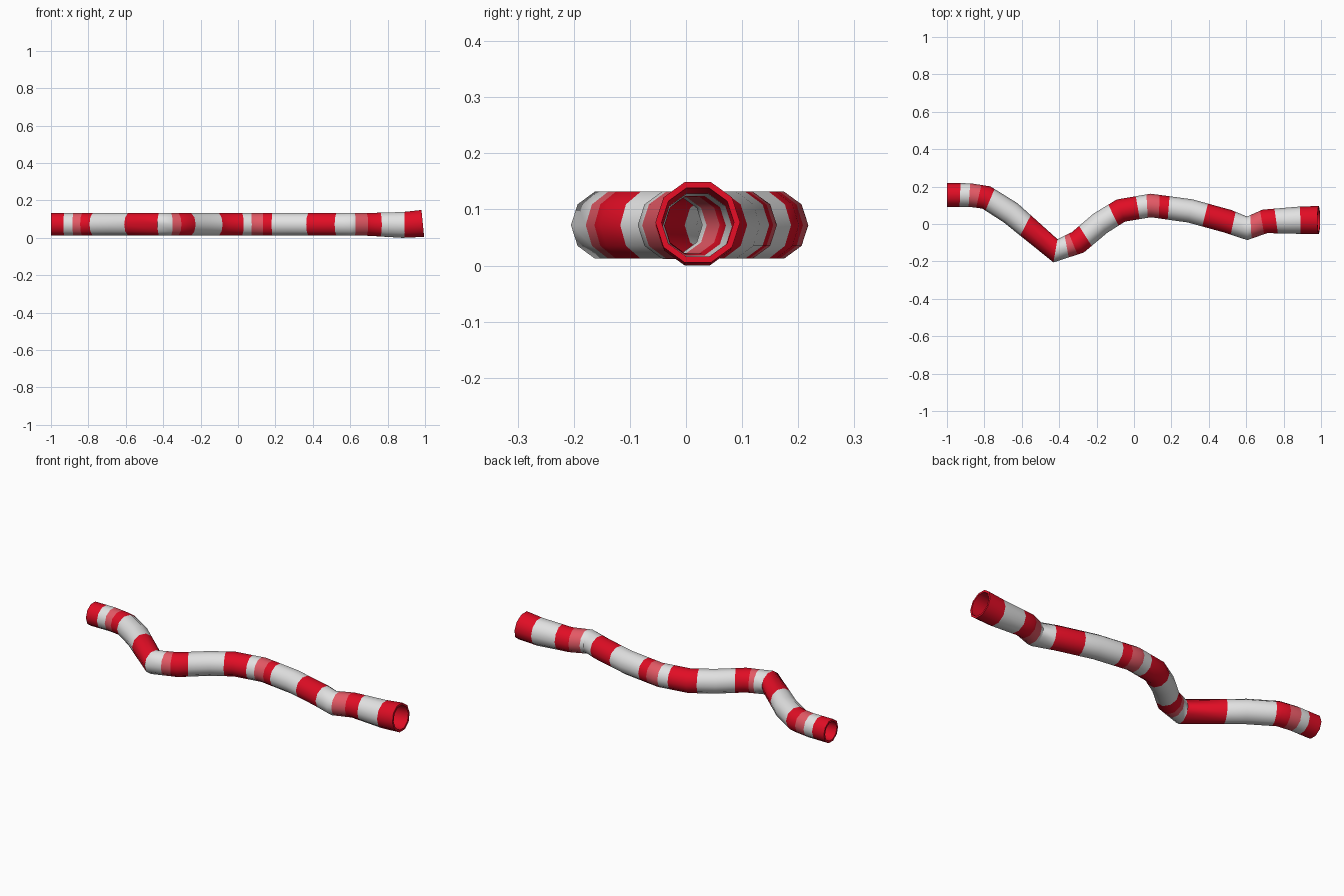
import bpy, bmesh, math
from mathutils import Vector

if "Cube" in bpy.data.objects:
    bpy.data.objects.remove(bpy.data.objects["Cube"])

SIDES = 10
WALL = 0.011

def material(name, rgb):
    m = bpy.data.materials.new(name)
    m.diffuse_color = (*rgb, 1)
    m.use_nodes = True
    m.node_tree.nodes["Principled BSDF"].inputs["Base Color"].default_value = m.diffuse_color
    return m

mats = {
    "R": material("red", (0.75, 0.004, 0.018)),
    "W": material("white", (0.76, 0.76, 0.76)),
    "L": material("light_red", (0.77, 0.10, 0.13)),
}
order = list(mats)

# Path of the tube: x, y, z, circumradius
path = [(-1, .155, .072, .063), (-.88, .155, .072, .063), (-.79, .142, .072, .063),
        (-.66, .06, .072, .063), (-.42, -.143, .072, .063), (-.30, -.098, .072, .063),
        (-.18, .004, .072, .063), (-.07, .072, .072, .063), (.09, .099, .072, .063),
        (.30, .070, .072, .063), (.50, .015, .072, .063), (.605, -.023, .072, .063),
        (.70, .014, .072, .064), (.88, .020, .069, .0725), (.988, .021, .077, .0755)]

# Stripe bands: colour and the x where it ends
bands = [("R", -.93), ("W", -.88), ("L", -.83), ("R", -.77), ("W", -.58), ("R", -.42),
         ("W", -.36), ("L", -.325), ("R", -.26), ("W", -.11), ("R", .02), ("W", .07),
         ("L", .135), ("R", .185), ("W", .38), ("R", .53), ("W", .625), ("L", .685),
         ("R", .76), ("W", .89), ("R", 2)]

def key_ring(i, inset):
    """Decagon section across the path at point i."""
    x, y, z, r = path[i]
    p0, p1 = path[max(i - 1, 0)], path[min(i + 1, len(path) - 1)]
    c = Vector((x, y))
    a = c - Vector(p0[:2])
    b = Vector(p1[:2]) - c
    t = (a.normalized() if a.length else Vector((0, 0))) + (b.normalized() if b.length else Vector((0, 0)))
    if i in (0, len(path) - 1):
        t = Vector((1, 0))
    t.normalize()
    side = Vector((-t.y, t.x, 0))
    lean = -0.1 if i == len(path) - 1 else 0
    ring = []
    for k in range(SIDES):
        ang = math.tau * k / SIDES
        h = (r - inset) * math.sin(ang)
        ring.append(Vector((x + lean * h, y, z + h)) + side * (r - inset) * math.cos(ang))
    return ring

def section(x, inset):
    """Section at any x, blended between the neighbouring key sections."""
    i = max(j for j in range(len(path) - 1) if path[j][0] <= x + 1e-6)
    f = (x - path[i][0]) / (path[i + 1][0] - path[i][0])
    return [p.lerp(q, f) for p, q in zip(key_ring(i, inset), key_ring(i + 1, inset))]

stations = sorted({p[0] for p in path} | {e for _, e in bands if e < 1})

def colour(x):
    return order.index(next(c for c, end in bands if x < end))

bm = bmesh.new()
outer = [[bm.verts.new(v) for v in section(x, 0)] for x in stations]
inner = [[bm.verts.new(v) for v in section(x, WALL)] for x in stations]

def skin(a, b, mat):
    for k in range(SIDES):
        n = (k + 1) % SIDES
        f = bm.faces.new((a[k], a[n], b[n], b[k]))
        f.material_index = mat

# Outer and inner walls
for s in range(len(stations) - 1):
    m = colour((stations[s] + stations[s + 1]) / 2)
    skin(outer[s], outer[s + 1], m)
    skin(inner[s], inner[s + 1], m)
# End rims
skin(outer[0], inner[0], 0)
skin(outer[-1], inner[-1], 0)
bmesh.ops.recalc_face_normals(bm, faces=bm.faces)

mesh = bpy.data.meshes.new("striped_tube")
bm.to_mesh(mesh)
bm.free()
for n in order:
    mesh.materials.append(mats[n])
tube = bpy.data.objects.new("striped_tube", mesh)
bpy.context.collection.objects.link(tube)
bpy.context.view_layer.objects.active = tube
tube.select_set(True)
bpy.ops.object.shade_smooth_by_angle(angle=math.radians(42))
